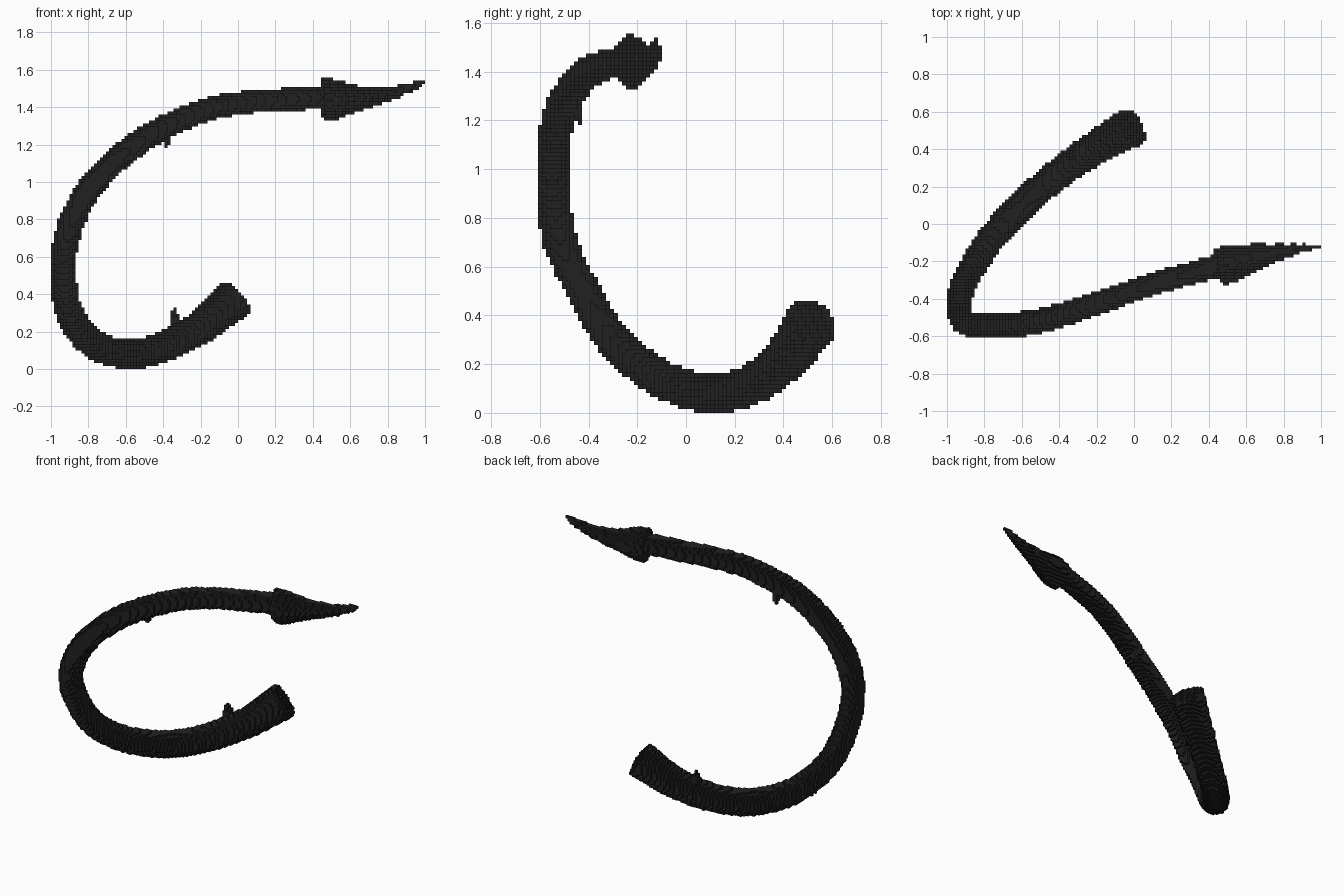
import bpy
import math
from mathutils import Vector

cube = bpy.data.objects.get("Cube")
if cube:
    bpy.data.objects.remove(cube, do_unlink=True)

H = 2 / 122                       # edge of one block
ORIGIN = (-1.0, -37 * H, 0.0)
SIZE = (122, 74, 95)

mat = bpy.data.materials.new("charcoal black")
mat.use_nodes = True
COLOUR = (0.015, 0.015, 0.015, 1)
mat.diffuse_color = COLOUR
mat.node_tree.nodes["Principled BSDF"].inputs["Base Color"].default_value = COLOUR


def spline(pts, steps):
    """Catmull-Rom through rows of (x, y, z, side radius, up radius)."""
    ext = [[2 * a - b for a, b in zip(pts[0], pts[1])]] + pts
    ext.append([2 * a - b for a, b in zip(pts[-1], pts[-2])])
    out = []
    for i in range(1, len(ext) - 2):
        for s in range(steps):
            t = s / steps
            out.append([0.5 * (2 * b + (c - a) * t + (2 * a - 5 * b + 4 * c - d) * t * t
                               + (3 * b - a - 3 * c + d) * t ** 3)
                        for a, b, c, d in zip(*ext[i - 1:i + 3])])
    return out + [pts[-1]]


def sweep(pts, steps, power):
    """Fill blocks along a path with a superellipse cross-section."""
    rows = spline([list(p) for p in pts], steps)
    cells = set()
    for i, row in enumerate(rows):
        c = Vector(row[:3])
        d = (Vector(rows[min(i + 1, len(rows) - 1)][:3])
             - Vector(rows[max(i - 1, 0)][:3])).normalized()
        u = Vector((0, 0, 1)).cross(d)
        u = u.normalized() if u.length > 1e-4 else Vector((1, 0, 0))
        v = d.cross(u)
        ru, rv = max(row[3], 0.6 * H), max(row[4], 0.6 * H)
        r = max(ru, rv) + H
        spans = [range(max(0, math.floor((c[k] - r - ORIGIN[k]) / H)),
                       min(SIZE[k], math.ceil((c[k] + r - ORIGIN[k]) / H))) for k in range(3)]
        for x in spans[0]:
            for y in spans[1]:
                for z in spans[2]:
                    q = Vector((ORIGIN[0] + (x + 0.5) * H, ORIGIN[1] + (y + 0.5) * H,
                                ORIGIN[2] + (z + 0.5) * H)) - c
                    if abs(q.dot(d)) > 0.6 * H:
                        continue
                    if abs(q.dot(u) / ru) ** power + abs(q.dot(v) / rv) ** power <= 1:
                        cells.add((x, y, z))
    return cells


def block_object(name, cells, solid):
    """Make the outer faces of the blocks, skipping those hidden by neighbours."""
    index, verts, faces = {}, [], []
    for cell in sorted(cells):
        for axis in range(3):
            a, b = (axis + 1) % 3, (axis + 2) % 3
            for side in (0, 1):
                near = list(cell)
                near[axis] += 2 * side - 1
                if tuple(near) in solid:
                    continue
                loop = []
                for da, db in ((0, 0), (1, 0), (1, 1), (0, 1)):
                    k = list(cell)
                    k[axis] += side
                    k[a] += da
                    k[b] += db
                    k = tuple(k)
                    if k not in index:
                        index[k] = len(verts)
                        verts.append([o + n * H for o, n in zip(ORIGIN, k)])
                    loop.append(index[k])
                faces.append(loop if side else loop[::-1])
    mesh = bpy.data.meshes.new(name)
    mesh.from_pydata(verts, [], faces)
    mesh.materials.append(mat)
    obj = bpy.data.objects.new(name, mesh)
    bpy.context.collection.objects.link(obj)


# Curling tail, from the thick root to the neck of the tip
TAIL = [(-0.02, 0.515, 0.37, .107, .107), (-0.2, 0.41, 0.225, .09, .09),
        (-0.4, 0.27, 0.118, .082, .082), (-0.6, 0.10, 0.08, .079, .079),
        (-0.78, -0.10, 0.14, .076, .076), (-0.895, -0.29, 0.29, .072, .072),
        (-0.935, -0.42, 0.50, .069, .069), (-0.915, -0.515, 0.70, .068, .068),
        (-0.835, -0.543, 0.90, .068, .068), (-0.69, -0.543, 1.08, .068, .068),
        (-0.47, -0.51, 1.25, .066, .066), (-0.2, -0.425, 1.375, .063, .063),
        (0.0, -0.355, 1.42, .061, .061), (0.2, -0.292, 1.437, .061, .061),
        (0.46, -0.222, 1.452, .061, .061)]
# Barbed point with a diamond section
TIP = [(0.46, -0.225, 1.437, .10, .118), (0.51, -0.215, 1.44, .102, .112),
       (0.6, -0.19, 1.445, .083, .08), (0.7, -0.165, 1.455, .06, .058),
       (0.85, -0.138, 1.482, .032, .034), (0.93, -0.127, 1.508, .02, .022),
       (0.995, -0.118, 1.54, .01, .012)]
# Small thorns
LOWER = [(-0.31, 0.355, 0.2, .035, .035), (-0.335, 0.37, 0.27, .025, .025),
         (-0.342, 0.375, 0.312, .009, .009)]
UPPER = [(-0.38, -0.465, 1.28, .03, .03), (-0.38, -0.445, 1.23, .02, .02),
         (-0.38, -0.437, 1.198, .01, .01)]

parts = {"tail": sweep(TAIL, 34, 2.2), "arrow_tip": sweep(TIP, 20, 1.3),
         "lower_thorn": sweep(LOWER, 10, 2), "upper_thorn": sweep(UPPER, 10, 2)}
solid = set().union(*parts.values())
used = set()
for name, cells in parts.items():
    block_object(name, cells - used, solid)
    used |= cells
